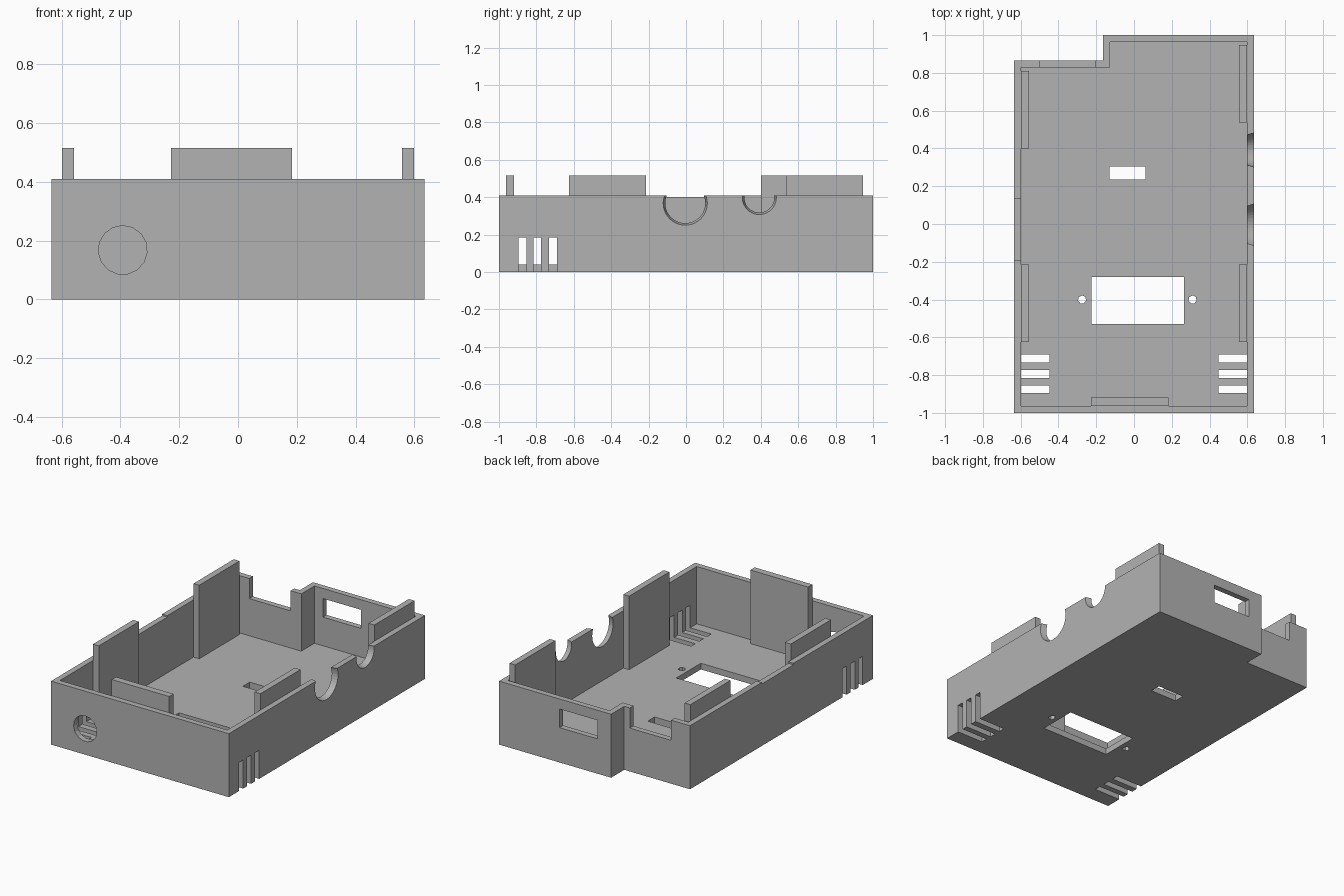
import bpy
import bmesh
import math
from mathutils import Matrix

cube = bpy.data.objects.get("Cube")
if cube:
    bpy.data.objects.remove(cube, do_unlink=True)

HX, HEIGHT, WALL, FLOOR = 0.635, 0.41, 0.037, 0.04

grey = bpy.data.materials.new("plain_grey")
grey.use_nodes = True
grey.diffuse_color = (0.45, 0.45, 0.45, 1)
grey.node_tree.nodes["Principled BSDF"].inputs["Base Color"].default_value = grey.diffuse_color


def make(name, bm):
    bmesh.ops.recalc_face_normals(bm, faces=bm.faces[:])
    mesh = bpy.data.meshes.new(name)
    bm.to_mesh(mesh)
    bm.free()
    mesh.materials.append(grey)
    obj = bpy.data.objects.new(name, mesh)
    bpy.context.collection.objects.link(obj)
    return obj


def prism(name, outline, z0, z1):
    bm = bmesh.new()
    face = bm.faces.new([bm.verts.new((x, y, z0)) for x, y in outline])
    top = bmesh.ops.extrude_face_region(bm, geom=[face])["geom"]
    verts = [v for v in top if isinstance(v, bmesh.types.BMVert)]
    bmesh.ops.translate(bm, verts=verts, vec=(0, 0, z1 - z0))
    return make(name, bm)


def box(name, x0, x1, y0, y1, z0, z1):
    return prism(name, [(x0, y0), (x1, y0), (x1, y1), (x0, y1)], z0, z1)


def cone(name, center, r0, r1, depth, sides, turn):
    bm = bmesh.new()
    bmesh.ops.create_cone(bm, cap_ends=True, segments=sides, radius1=r0, radius2=r1,
                          depth=depth, matrix=Matrix.Translation(center) @ turn)
    return make(name, bm)


def outline(inset):
    # Rectangle with one stepped back corner
    x, y = HX - inset, 1 - inset
    return [(-x, -y), (x, -y), (x, y), (-0.165 + inset, y),
            (-0.165 + inset, 0.866 - inset), (-x, 0.866 - inset)]


def cut(body, cutter):
    cutter.hide_render = True
    mod = body.modifiers.new("cut", 'BOOLEAN')
    mod.operation = 'DIFFERENCE'
    mod.solver = 'EXACT'
    mod.object = cutter
    bpy.context.view_layer.objects.active = body
    bpy.ops.object.modifier_apply(modifier=mod.name)
    bpy.data.objects.remove(cutter, do_unlink=True)


# Tray
tray = prism("tray", outline(0), 0, HEIGHT)
cut(tray, prism("cavity", outline(WALL), FLOOR, 1))

# Floor openings
cut(tray, box("display_opening", -0.225, 0.265, -0.53, -0.28, -0.1, 0.1))
cut(tray, box("floor_slot", -0.13, 0.06, 0.235, 0.305, -0.1, 0.1))
for x in (-0.275, 0.31):
    cut(tray, cone("screw_hole", (x, -0.4, 0), 0.022, 0.022, 0.2, 7, Matrix()))

# Vents that wrap from the floor up the side walls
for side in (-1, 1):
    for y in (-0.875, -0.795, -0.712):
        x0, x1 = sorted((side * 0.447, side * 0.8))
        cut(tray, box("vent", x0, x1, y - 0.021, y + 0.021, -0.1, 0.185))

# Round hole in the front wall
to_y = Matrix.Rotation(math.pi / 2, 4, 'X')
cut(tray, cone("front_hole", (-0.392, -0.98, 0.168), 0.083, 0.083, 0.1, 15, to_y))

# Flared cable openings in the left wall
to_x = Matrix.Rotation(math.pi / 2, 4, 'Y')
for y, z, r in ((-0.004, 0.368, 0.107), (0.392, 0.398, 0.08)):
    cut(tray, cone("cable_opening", (HX - WALL / 2, y, z), r - 0.003, r + 0.014,
                   WALL + 0.02, 40, to_x))

# Back window, back cutout and shallow dip in the right wall
cut(tray, box("back_window", -0.067, 0.203, 0.9, 1.1, 0.225, 0.345))
cut(tray, box("back_cutout", -0.5, -0.205, 0.8, 0.9, 0.28, 0.6))
cut(tray, box("side_dip", -0.7, -0.58, -0.19, 0.133, 0.4, 0.6))

# Upright tabs that locate the lid
IN = HX - WALL
TOP = 0.515
for name, side, y0 in (("left_front_tab", 1, -0.625), ("left_back_tab", 1, 0.537),
                       ("right_front_tab", -1, -0.625), ("right_back_tab", -1, 0.4)):
    x0, x1 = sorted((side * (IN - 0.041), side * IN))
    box(name, x0, x1, y0, y0 + 0.41, FLOOR, TOP)
box("front_tab", -0.228, 0.183, -1 + WALL, -0.919, FLOOR, TOP)
